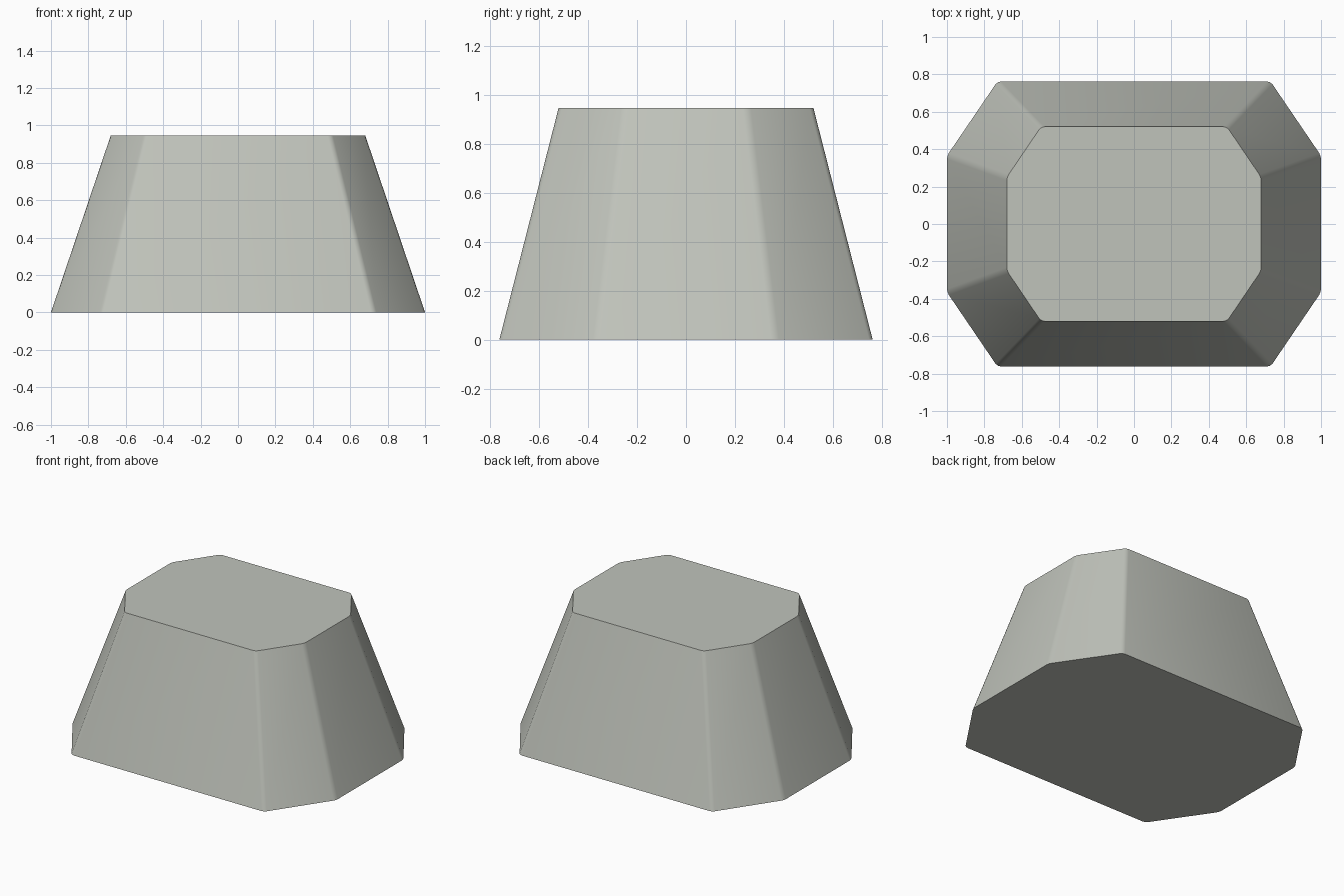
import bpy, bmesh

if "Cube" in bpy.data.objects:
    bpy.data.objects.remove(bpy.data.objects["Cube"])

# Painted surface
grey = bpy.data.materials.new("warm_grey")
grey.diffuse_color = (0.53, 0.55, 0.50, 1)
grey.use_nodes = True
grey.node_tree.nodes["Principled BSDF"].inputs["Base Color"].default_value = grey.diffuse_color

def octagon(bm, x, y, corner_x, corner_y, z):
    """Eight-sided ring with cut corners, counter-clockwise."""
    quarter = [(x, corner_y), (corner_x, y)]
    pts = (quarter
           + [(-a, b) for a, b in reversed(quarter)]
           + [(-a, -b) for a, b in quarter]
           + [(a, -b) for a, b in reversed(quarter)])
    return [bm.verts.new((a, b, z)) for a, b in pts]

# Tapered block with chamfered corners
bm = bmesh.new()
base = octagon(bm, 1.0, 0.762, 0.73, 0.365, 0)
top = octagon(bm, 0.68, 0.52, 0.497, 0.25, 0.947)
bm.faces.new(base[::-1])
bm.faces.new(top)
for i in range(8):
    j = (i + 1) % 8
    bm.faces.new((base[i], base[j], top[j], top[i]))

# Slightly rounded upright edges
uprights = [e for e in bm.edges if abs(e.verts[0].co.z - e.verts[1].co.z) > 0.5]
bmesh.ops.bevel(bm, geom=uprights, offset=0.018, offset_type='OFFSET',
                segments=2, profile=0.5, affect='EDGES')

mesh = bpy.data.meshes.new("tapered_block")
bm.to_mesh(mesh)
bm.free()
mesh.materials.append(grey)
block = bpy.data.objects.new("tapered_block", mesh)
bpy.context.collection.objects.link(block)

# Smooth the rounded edges, keep the top and bottom rims crisp
bpy.context.view_layer.objects.active = block
block.select_set(True)
bpy.ops.object.shade_smooth_by_angle(angle=0.6)
